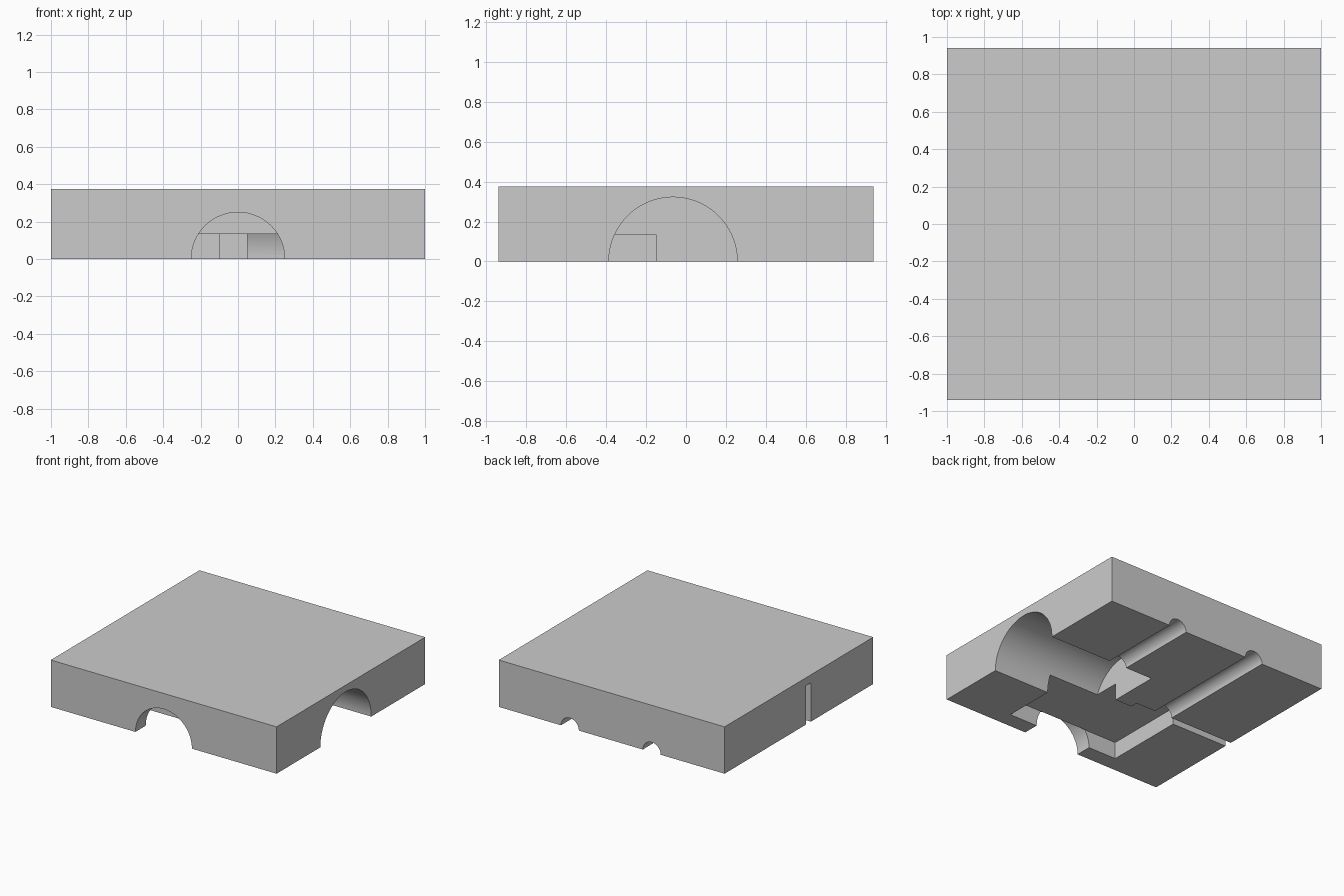
import bpy
import math
from mathutils import Matrix

if "Cube" in bpy.data.objects:
    bpy.data.objects.remove(bpy.data.objects["Cube"], do_unlink=True)

grey = bpy.data.materials.new("plain grey")
grey.use_nodes = True
grey.diffuse_color = (0.6, 0.6, 0.6, 1)
grey.node_tree.nodes["Principled BSDF"].inputs["Base Color"].default_value = (0.6, 0.6, 0.6, 1)


def box(name, x, y, z):
    """Box between the given (low, high) limits on each axis."""
    bpy.ops.mesh.primitive_cube_add(size=1)
    ob = bpy.context.object
    ob.name = name
    limits = (x, y, z)
    size = Matrix.Diagonal([hi - lo for lo, hi in limits] + [1])
    centre = Matrix.Translation([(lo + hi) / 2 for lo, hi in limits])
    ob.data.transform(centre @ size)
    return ob


def tunnel(name, axis, across, radius, start, end):
    """Round cutter lying on the ground along x or y."""
    bpy.ops.mesh.primitive_cylinder_add(vertices=96, radius=radius, depth=end - start)
    ob = bpy.context.object
    ob.name = name
    middle = (start + end) / 2
    if axis == "x":
        turn = Matrix.Rotation(math.pi / 2, 4, "Y")
        place = Matrix.Translation((middle, across, 0))
    else:
        turn = Matrix.Rotation(math.pi / 2, 4, "X")
        place = Matrix.Translation((across, middle, 0))
    ob.data.transform(place @ turn)
    return ob


# Solid block
block = box("block", (-1, 1), (-0.94, 0.94), (0, 0.375))
block.data.materials.append(grey)

# Hollows opening through the underside
cutters = [
    box("pocket_cutter", (-0.5, 0.5), (-0.81, -0.15), (-0.2, 0.135)),
    tunnel("side_arch_cutter", "x", -0.065, 0.322, 0.05, 1.2),
    tunnel("front_arch_cutter", "y", 0, 0.25, -1.2, -0.809),
    box("slot_cutter", (-1.2, -0.1), (-0.151, -0.09), (-0.3, 0.31)),
    tunnel("left_channel_cutter", "y", 0.37, 0.079, 0.1, 1.2),
    tunnel("right_channel_cutter", "y", -0.355, 0.079, -0.11, 1.2),
]
for cutter in cutters:
    cutter.hide_render = True
    cut = block.modifiers.new(cutter.name, "BOOLEAN")
    cut.operation = "DIFFERENCE"
    cut.solver = "EXACT"
    cut.object = cutter
    bpy.ops.object.select_all(action="DESELECT")
    block.select_set(True)
    bpy.context.view_layer.objects.active = block
    bpy.ops.object.modifier_apply(modifier=cut.name)
    bpy.data.objects.remove(cutter, do_unlink=True)

# Smooth arches, crisp edges
block.select_set(True)
bpy.ops.object.shade_smooth_by_angle(angle=math.radians(25))
